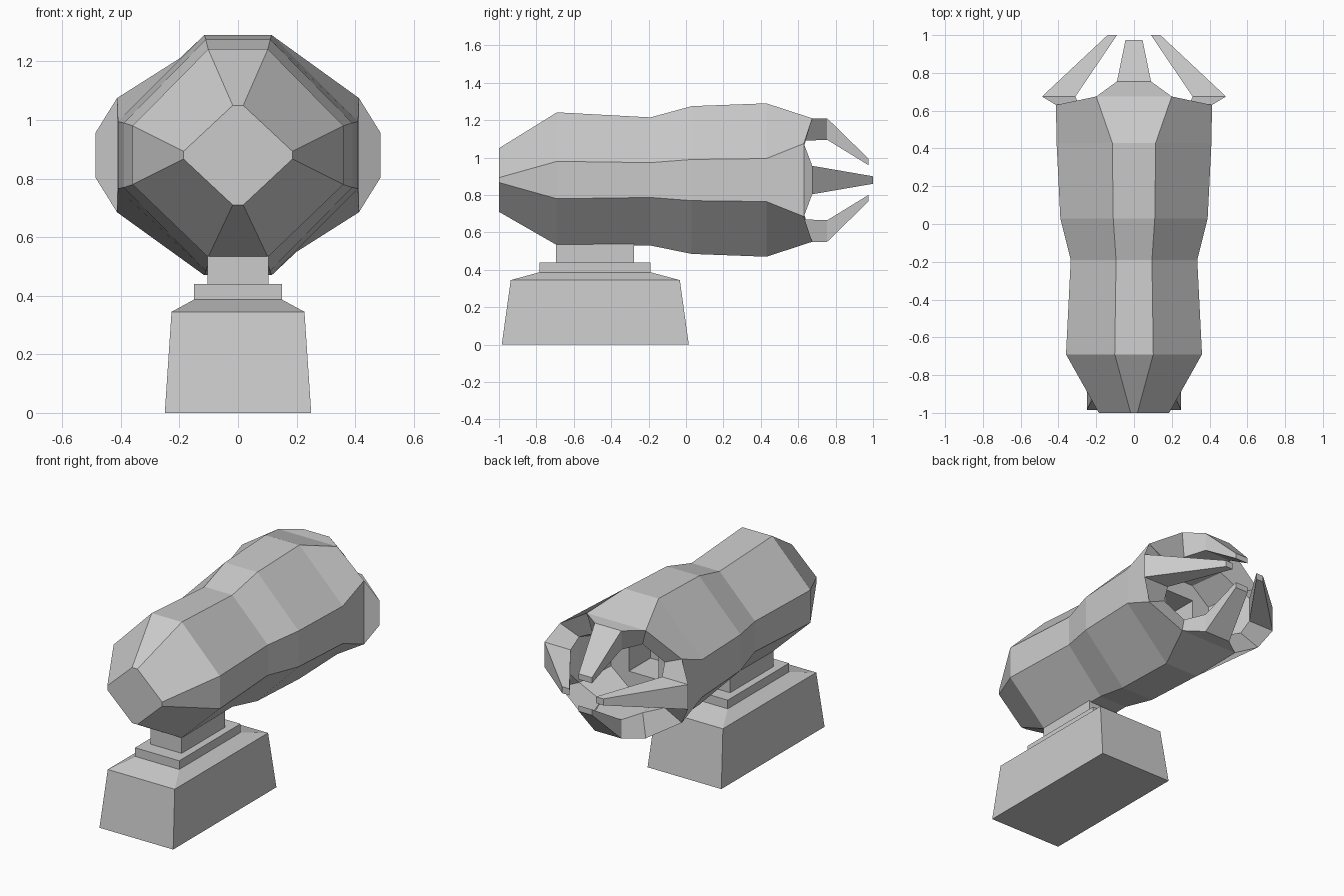
import bpy, bmesh

if "Cube" in bpy.data.objects:
    bpy.data.objects.remove(bpy.data.objects["Cube"])

ZC = 0.88  # height of the barrel axis


def loft(name, rings, cap_start=True, cap_end=True):
    """Skin consecutive rings of points with flat faces."""
    bm = bmesh.new()
    vs = [[bm.verts.new(p) for p in r] for r in rings]
    n = len(rings[0])
    for a, b in zip(vs, vs[1:]):
        for i in range(n):
            j = (i + 1) % n
            bm.faces.new((a[i], a[j], b[j], b[i]))
    if cap_start:
        bm.faces.new(vs[0])
    if cap_end:
        bm.faces.new(vs[-1])
    bmesh.ops.recalc_face_normals(bm, faces=bm.faces)
    me = bpy.data.meshes.new(name)
    bm.to_mesh(me)
    bm.free()
    ob = bpy.data.objects.new(name, me)
    bpy.context.collection.objects.link(ob)
    return ob


def octagon(y_top, y_side, hw, rx, up, down, hz):
    """Diamond section with four cut corners."""
    t, b = ZC + up, ZC - down
    return [(-hw, y_top, t), (hw, y_top, t), (rx, y_side, ZC + hz), (rx, y_side, ZC - hz),
            (hw, y_top, b), (-hw, y_top, b), (-rx, y_side, ZC - hz), (-rx, y_side, ZC + hz)]


def rect(z, x, y0, y1):
    return [(-x, y0, z), (x, y0, z), (x, y1, z), (-x, y1, z)]


# barrel: outer skin, rear rim, recess and square bore
stations = [
    (-1.0, -1.0, .018, .186, .17, .17, .013),
    (-.69, -.69, .102, .36, .362, .348, .1),
    (-.19, -.19, .095, .335, .335, .35, .093),
    (.03, .03, .11, .39, .395, .395, .11),
    (.43, .43, .115, .41, .41, .41, .115),
    (.675, .63, .2, .413, .33, .33, .195),
    (.62, .62, .14, .29, .21, .21, .14),
    (.41, .41, .1, .22, .2, .2, .1),
    (.41, .41, .1, .101, .1, .1, .099),
    (.2, .2, .1, .101, .1, .1, .099),
]
loft("barrel", [octagon(*s) for s in stations])

# claws above and below the opening
for s, name in ((1, "upper_claw"), (-1, "lower_claw")):
    def sec(xo, yo, zo, xi, yi, zi):
        return [(-xo, yo, ZC + s * zo), (xo, yo, ZC + s * zo),
                (xi, yi, ZC + s * zi), (-xi, yi, ZC + s * zi)]
    loft(name, [sec(.2, .675, .33, .14, .62, .21),
                sec(.09, .755, .33, .09, .755, .215),
                sec(.045, .975, .115, .045, .975, .08)])

# claws left and right of the opening
for s, name in ((1, "right_claw"), (-1, "left_claw")):
    def sec(xo, yo, ho, xi, yi, hi):
        return [(s * xo, yo, ZC - ho), (s * xo, yo, ZC + ho),
                (s * xi, yi, ZC + hi), (s * xi, yi, ZC - hi)]
    loft(name, [sec(.413, .63, .195, .29, .62, .14),
                sec(.487, .675, .076, .31, .675, .076),
                sec(.14, 1.0, .02, .09, 1.0, .02)])

# stand and neck
loft("stand", [rect(0, .25, -.985, .015), rect(.345, .227, -.937, -.033),
               rect(.387, .15, -.783, -.19), rect(.44, .15, -.783, -.19)])
loft("neck", [rect(.44, .105, -.695, -.277), rect(.545, .105, -.695, -.277)])
